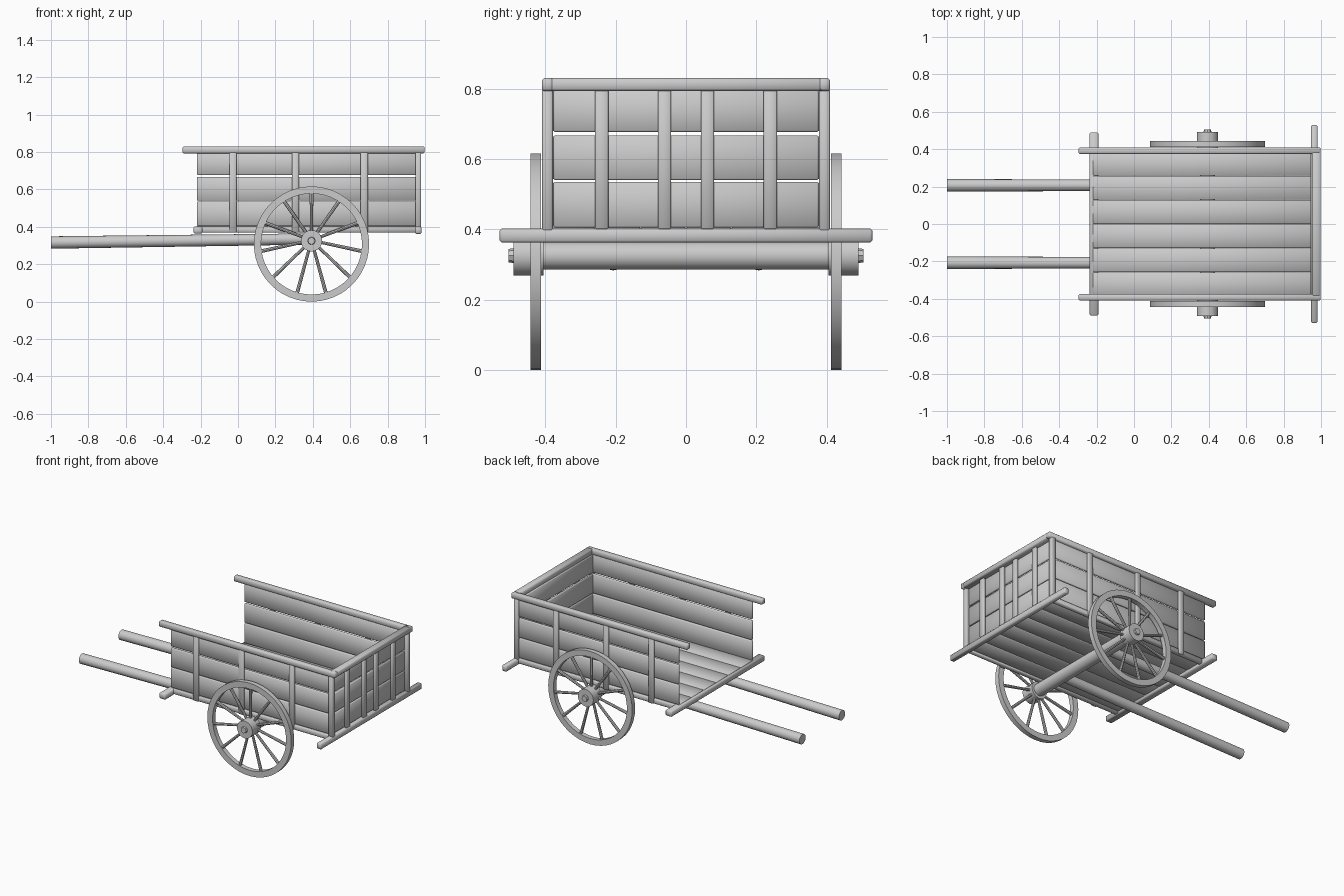
import bpy, bmesh
from math import sin, cos, pi, tau
from mathutils import Vector, Matrix

if "Cube" in bpy.data.objects:
    bpy.data.objects.remove(bpy.data.objects["Cube"])


def finish(name, bm, full_smooth=False):
    bmesh.ops.recalc_face_normals(bm, faces=bm.faces)
    me = bpy.data.meshes.new(name)
    bm.to_mesh(me)
    bm.free()
    ob = bpy.data.objects.new(name, me)
    bpy.context.collection.objects.link(ob)
    bpy.ops.object.select_all(action='DESELECT')
    ob.select_set(True)
    bpy.context.view_layer.objects.active = ob
    if full_smooth:
        bpy.ops.object.shade_smooth()
    else:
        bpy.ops.object.shade_smooth_by_angle(angle=0.7)
    return ob


def box(name, x, y, z, bevel=0.004):
    """Softly edged timber between the given (min, max) ranges."""
    bm = bmesh.new()
    bmesh.ops.create_cube(bm, size=1)
    for v in bm.verts:
        v.co = [(r[0] + r[1]) / 2 + c * (r[1] - r[0]) for r, c in zip((x, y, z), v.co)]
    bmesh.ops.bevel(bm, geom=bm.edges[:], offset=bevel, segments=1, affect='EDGES')
    return finish(name, bm, True)


def add_rod(bm, a, b, r1, r2, sides):
    a, b = Vector(a), Vector(b)
    rot = (b - a).to_track_quat('Z', 'Y').to_matrix().to_4x4()
    bmesh.ops.create_cone(bm, cap_ends=True, segments=sides, radius1=r1, radius2=r2,
                          depth=(b - a).length, matrix=Matrix.Translation((a + b) / 2) @ rot)


def rod(name, a, b, r1, r2=None, sides=16):
    bm = bmesh.new()
    add_rod(bm, a, b, r1, r2 or r1, sides)
    return finish(name, bm)


def span(s, lo, hi):
    """Range mirrored to side s (+1 or -1) of the centre plane."""
    return tuple(sorted((s * lo, s * hi)))


COURSES = [(0.405, 0.535), (0.54, 0.667), (0.677, 0.795)]
WX, WZ, HZ = 0.393, 0.308, 0.325

# Floor planks
for i in range(6):
    y0 = -0.387 + i * 0.129
    box("floor_plank", (-0.22, 0.955), (y0 + 0.001, y0 + 0.128), (0.382, 0.407))

# Cross beams under each end of the bed
box("front_cross_beam", (-0.237, -0.19), (-0.49, 0.49), (0.364, 0.402), 0.006)
box("rear_cross_beam", (0.947, 0.981), (-0.53, 0.53), (0.362, 0.402), 0.006)

for s in (-1, 1):
    # Side walls: sill, planks, posts and top rail
    box("side_sill", (-0.225, 0.975), span(s, 0.372, 0.402), (0.37, 0.402))
    for z in COURSES:
        box("side_plank", (-0.22, 0.958), span(s, 0.376, 0.394), z)
    for x in (-0.027, 0.307, 0.675):
        box("side_post", (x - 0.019, x + 0.019), span(s, 0.392, 0.409), (0.37, 0.80))
    box("corner_post", (0.948, 0.979), span(s, 0.379, 0.409), (0.37, 0.80))
    box("side_top_rail", (-0.296, 0.998), span(s, 0.375, 0.41), (0.793, 0.83), 0.006)

    # Pulling shaft
    rod("pull_shaft", (-1.0, s * 0.207, 0.316), (0.40, s * 0.207, 0.335), 0.033, 0.03)

    # Wheel rim: rectangular section swept round the hub
    bm = bmesh.new()
    n, rings = 48, []
    for i in range(n):
        a = tau * i / n
        rings.append([bm.verts.new((WX + r * cos(a), s * y, WZ + r * sin(a)))
                      for r, y in ((0.308, 0.412), (0.308, 0.443), (0.27, 0.443), (0.27, 0.412))])
    for i in range(n):
        p, q = rings[i], rings[(i + 1) % n]
        for k in range(4):
            bm.faces.new((p[k], p[(k + 1) % 4], q[(k + 1) % 4], q[k]))
    finish("wheel_rim", bm)

    # Spokes
    bm = bmesh.new()
    for i in range(11):
        a = pi / 2 + tau * i / 11
        add_rod(bm, (WX + 0.04 * cos(a), s * 0.43, HZ + 0.04 * sin(a)),
                (WX + 0.278 * cos(a), s * 0.428, WZ + 0.278 * sin(a)), 0.008, 0.010, 8)
    finish("wheel_spokes", bm)

    # Hub and its end pin
    rod("wheel_hub", (WX, s * 0.405, HZ), (WX, s * 0.491, HZ), 0.057, sides=20)
    rod("hub_pin", (WX, s * 0.485, HZ), (WX, s * 0.505, HZ), 0.022, 0.019, sides=8)

# Axle
rod("axle", (WX, -0.42, HZ), (WX, 0.42, HZ), 0.04, sides=20)

# Tailgate: planks, posts and top rail
for z in COURSES:
    box("tailgate_plank", (0.945, 0.962), (-0.377, 0.377), z)
for y in (-0.24, -0.061, 0.061, 0.24):
    box("tailgate_post", (0.96, 0.979), (y - 0.019, y + 0.019), (0.40, 0.80))
box("tailgate_top_rail", (0.951, 0.998), (-0.409, 0.409), (0.793, 0.83), 0.006)
